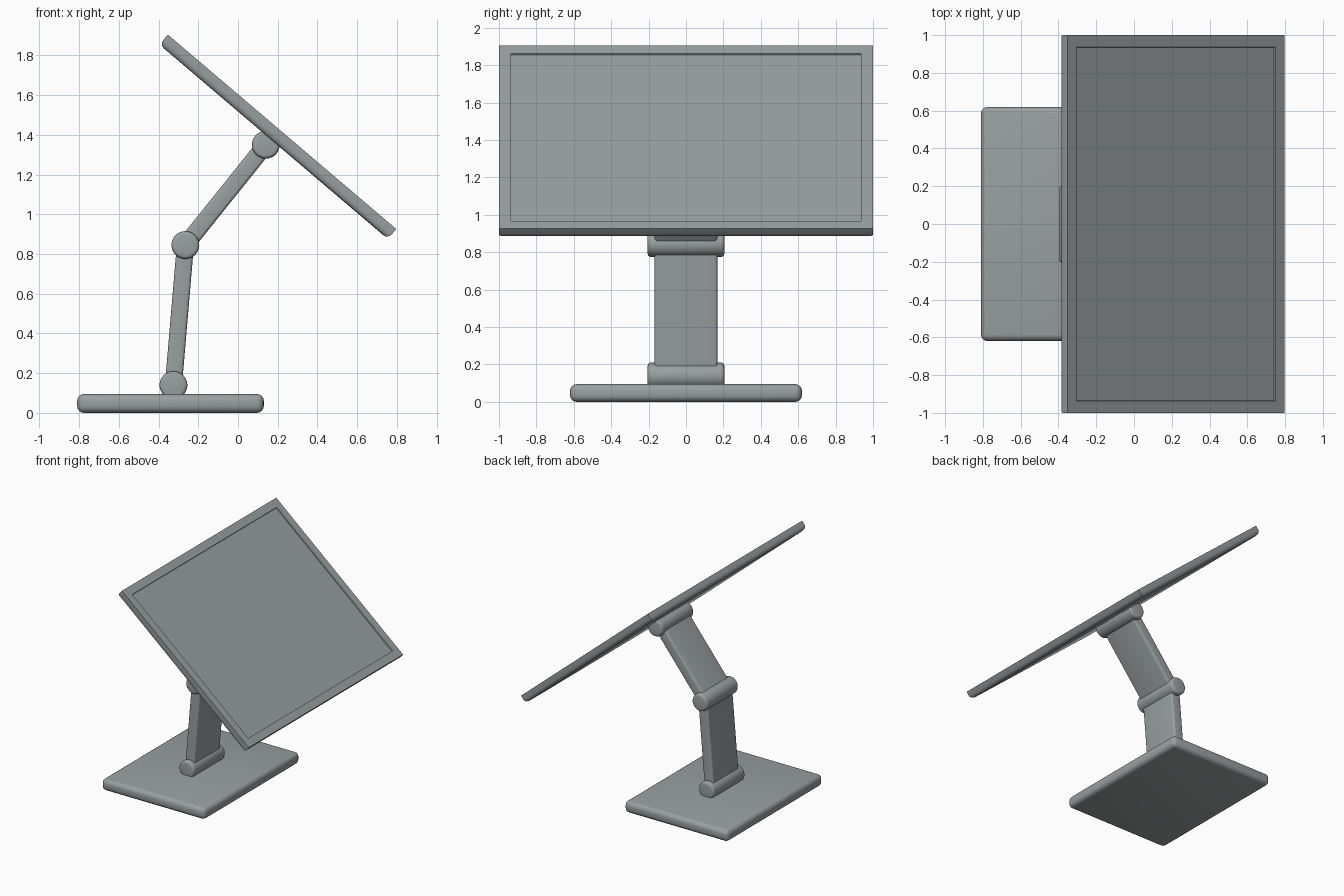
import bpy, bmesh, math
from mathutils import Vector, Matrix

cube = bpy.data.objects.get("Cube")
if cube:
    bpy.data.objects.remove(cube, do_unlink=True)

grey = bpy.data.materials.new("blue_grey_plastic")
grey.use_nodes = True
colour = (0.32, 0.35, 0.35, 1)
grey.diffuse_color = colour
grey.node_tree.nodes["Principled BSDF"].inputs["Base Color"].default_value = colour


def finish(name, bm, matrix):
    """Turn a bmesh into a smooth-shaded object with the shared material."""
    bmesh.ops.recalc_face_normals(bm, faces=bm.faces)
    mesh = bpy.data.meshes.new(name)
    bm.to_mesh(mesh)
    bm.free()
    obj = bpy.data.objects.new(name, mesh)
    bpy.context.collection.objects.link(obj)
    obj.matrix_world = matrix
    mesh.materials.append(grey)
    bpy.ops.object.select_all(action="DESELECT")
    obj.select_set(True)
    bpy.context.view_layer.objects.active = obj
    bpy.ops.object.shade_smooth_by_angle(angle=math.radians(35))
    return obj


def box(size):
    bm = bmesh.new()
    bmesh.ops.create_cube(bm, size=1)
    bmesh.ops.scale(bm, vec=size, verts=bm.verts)
    return bm


def bevel(bm, edges, width, segments=4):
    bmesh.ops.bevel(bm, geom=edges, offset=width, segments=segments,
                    profile=0.5, affect="EDGES")


# Base plate
bm = box((0.94, 1.24, 0.095))
bevel(bm, bm.edges[:], 0.035)
finish("base_plate", bm, Matrix.Translation((-0.34, 0, 0.0475)))

# Hinge barrels lying along y
pivots = {"base_hinge": Vector((-0.325, 0, 0.14)),
          "elbow_hinge": Vector((-0.265, 0, 0.845)),
          "screen_hinge": Vector((0.14, 0, 1.35))}
for name, centre in pivots.items():
    bm = bmesh.new()
    bmesh.ops.create_cone(bm, cap_ends=True, segments=40, radius1=0.07,
                          radius2=0.07, depth=0.41)
    rims = [e for e in bm.edges if abs(e.verts[0].co.z - e.verts[1].co.z) < 1e-4]
    bevel(bm, rims, 0.018)
    finish(name, bm, Matrix.Translation(centre) @ Matrix.Rotation(math.pi / 2, 4, "X"))


# Flat arms between the hinges
def arm(name, start, end):
    span = end - start
    bm = box((0.086, 0.335, span.length))
    bevel(bm, [e for e in bm.edges
               if abs(e.verts[0].co.z - e.verts[1].co.z) > 0.1], 0.015)
    tilt = Matrix.Rotation(math.atan2(span.x, span.z), 4, "Y")
    finish(name, bm, Matrix.Translation((start + end) / 2) @ tilt)


arm("lower_arm", pivots["base_hinge"], pivots["elbow_hinge"])
arm("upper_arm", pivots["elbow_hinge"], pivots["screen_hinge"])

# Tilted monitor: soft back edges, crisp front, recessed screen
thick = 0.066
bm = box((1.51, 2.0, thick))
bevel(bm, [e for e in bm.edges if min(v.co.z for v in e.verts) < 0
           and max(v.co.z for v in e.verts) < 0], 0.03)
bm.faces.ensure_lookup_table()
front = max(bm.faces, key=lambda f: f.calc_center_median().z)
bmesh.ops.inset_region(bm, faces=[front], thickness=0.09)
bmesh.ops.inset_region(bm, faces=[front], thickness=0.002)
bmesh.ops.translate(bm, vec=(0, 0, -0.009), verts=front.verts[:])
tilt = Matrix.Rotation(math.radians(40.4), 4, "Y")
finish("monitor", bm, Matrix.Translation((0.222, 0, 1.415)) @ tilt
       @ Matrix.Translation((0, 0, -thick / 2)))
